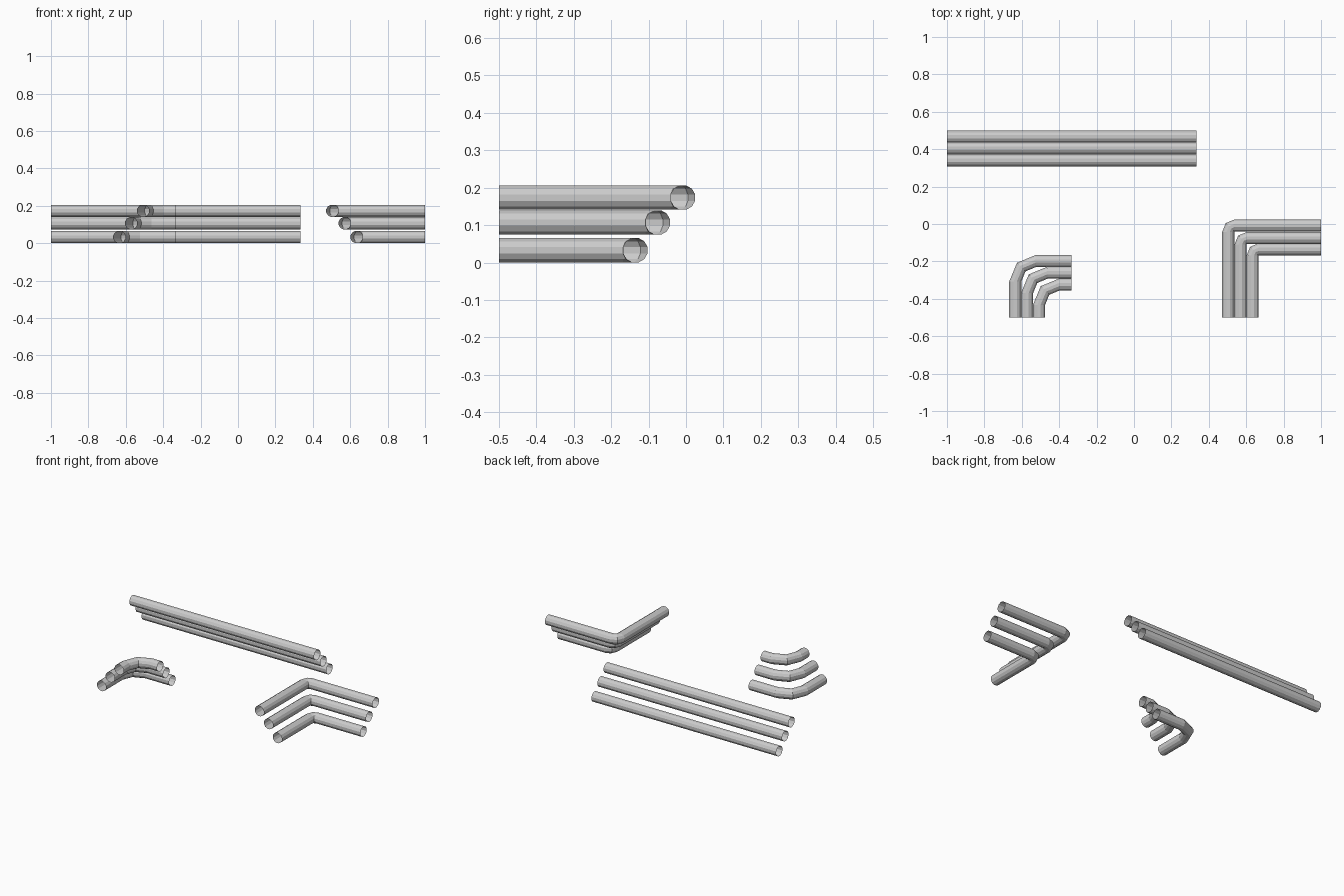
import bpy, bmesh
from math import cos, sin, pi
from mathutils import Vector

if "Cube" in bpy.data.objects:
    bpy.data.objects.remove(bpy.data.objects["Cube"])

R = 0.0335
SIDES = 12
Z = [0.033, 0.107, 0.1735]   # low, middle, high pipe centres


def tube(name, rings):
    """Open thin tube through rings given as (centre, sideways direction)."""
    bm = bmesh.new()
    loops = []
    for centre, side in rings:
        loop = []
        for i in range(SIDES):
            a = 2 * pi * (i + 0.5) / SIDES
            p = Vector(centre) + Vector(side) * R * cos(a) + Vector((0, 0, R * sin(a)))
            loop.append(bm.verts.new(p))
        loops.append(loop)
    for a, b in zip(loops, loops[1:]):
        for i in range(SIDES):
            j = (i + 1) % SIDES
            bm.faces.new((a[i], a[j], b[j], b[i]))
    bmesh.ops.remove_doubles(bm, verts=bm.verts[:], dist=0.0002)
    bmesh.ops.recalc_face_normals(bm, faces=bm.faces[:])
    me = bpy.data.meshes.new(name)
    bm.to_mesh(me)
    bm.free()
    bpy.context.collection.objects.link(bpy.data.objects.new(name, me))


def elbow(name, x, y, z, bend, x_end):
    """Pipe running back from y=-0.5, turning right in two steps to x_end."""
    c = Vector((x + bend, y - bend, z))
    rings = [((x, -0.5, z), (-1, 0, 0))]
    for k in range(3):
        a = pi - k * pi / 4
        d = Vector((cos(a), sin(a), 0))
        rings.append((c + d * bend, d))
    rings.append(((x_end, y, z), (0, 1, 0)))
    tube(name, rings)


# Straight pipes
for n, y, z in zip(("low", "middle", "high"), (0.4665, 0.405, 0.341), Z):
    tube("straight_pipe_" + n, [((-1, y, z), (0, 1, 0)), ((0.333, y, z), (0, 1, 0))])

# Tight corner pipes
for n, x, y, z in zip(("low", "middle", "high"), (0.634, 0.57, 0.504), (-0.135, -0.075, -0.008), Z):
    elbow("corner_pipe_" + n, x, y, z, R, 1.0)

# Short wide-bend pipes
for n, x, y, z in zip(("low", "middle", "high"), (-0.635, -0.572, -0.508), (-0.198, -0.26, -0.323), Z):
    elbow("short_bend_pipe_" + n, x, y, z, 0.11, -0.335)
